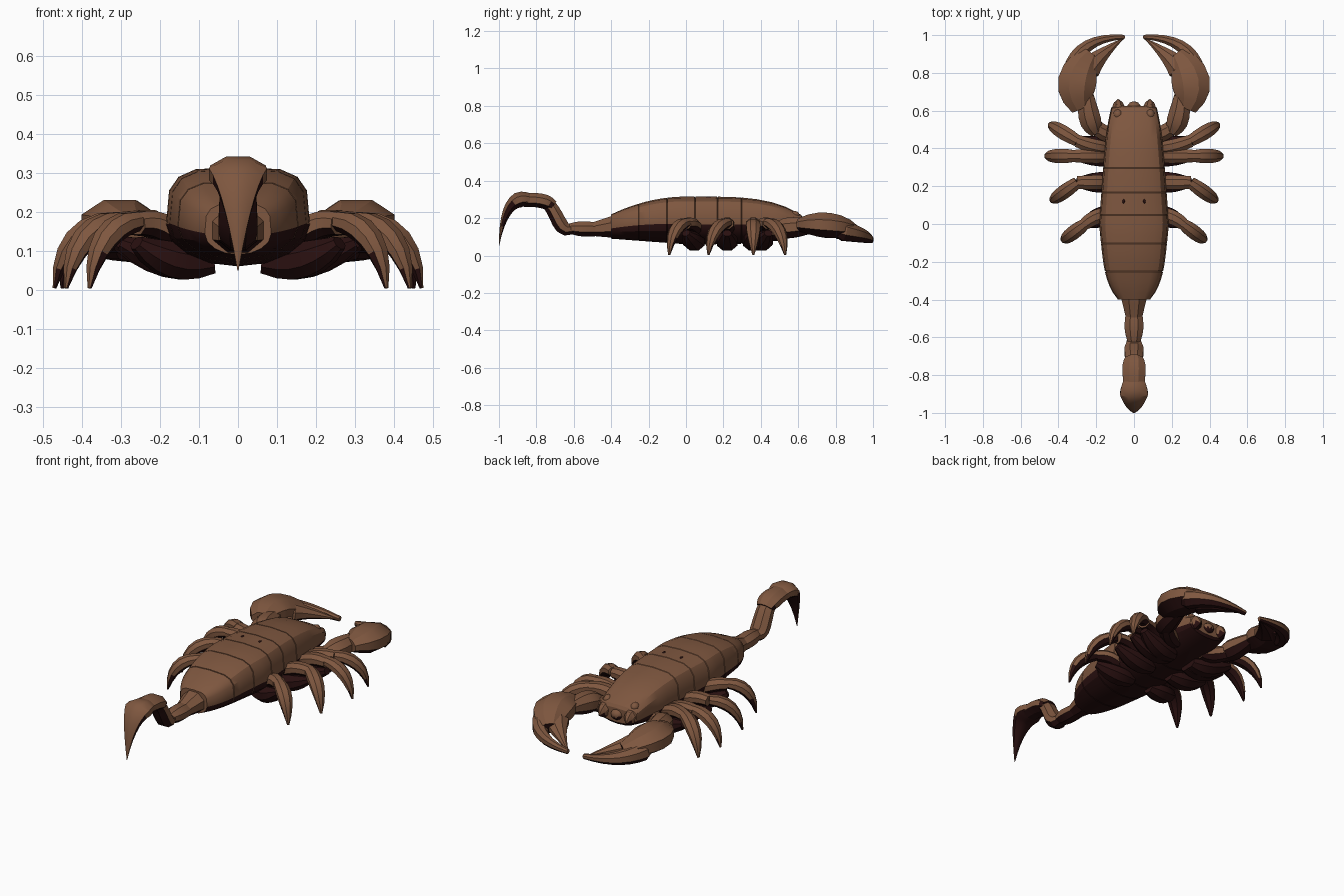
import bpy, bmesh, math
from mathutils import Vector

cube = bpy.data.objects.get("Cube")
if cube:
    bpy.data.objects.remove(cube, do_unlink=True)


def material(name, red, green, blue):
    made = bpy.data.materials.new(name)
    made.use_nodes = True
    made.diffuse_color = (red, green, blue, 1)
    shader = next(node for node in made.node_tree.nodes if node.type == 'BSDF_PRINCIPLED')
    shader.inputs["Base Color"].default_value = made.diffuse_color
    shader.inputs["Roughness"].default_value = 0.8
    return made


shell_brown = material("shell_brown", 0.21, 0.095, 0.05)
underside_maroon = material("underside_maroon", 0.022, 0.005, 0.005)


def finish(name, mesh_data, all_dark=False):
    """Make the object; faces turned downwards get the dark colour."""
    bmesh.ops.recalc_face_normals(mesh_data, faces=mesh_data.faces)
    mesh_data.normal_update()
    for face in mesh_data.faces:
        face.smooth = True
        face.material_index = int(all_dark or face.normal.z < -0.2)
    mesh = bpy.data.meshes.new(name)
    mesh_data.to_mesh(mesh)
    mesh_data.free()
    mesh.materials.append(shell_brown)
    mesh.materials.append(underside_maroon)
    mesh.set_sharp_from_angle(angle=math.radians(30))
    part = bpy.data.objects.new(name, mesh)
    bpy.context.collection.objects.link(part)


def loft(name, rings, all_dark=False):
    """Skin a list of closed rings and cap both ends."""
    mesh_data = bmesh.new()
    rows = [[mesh_data.verts.new(point) for point in ring] for ring in rings]
    for row, following in zip(rows, rows[1:]):
        for i in range(len(row)):
            mesh_data.faces.new((row[i - 1], row[i], following[i], following[i - 1]))
    mesh_data.faces.new(rows[0])
    mesh_data.faces.new(rows[-1])
    finish(name, mesh_data, all_dark)


def bezier(points, t):
    while len(points) > 1:
        points = [a.lerp(b, t) for a, b in zip(points, points[1:])]
    return points[0]


def limb(name, path, wide, tall, start=0.6, peak=0.4, end=0.6, fall=2, steps=6, side=1,
         sides=8, all_dark=False):
    """Tube along a curve that swells to full size at the peak, then falls off."""
    points = [Vector((x * side, y, z)) for x, y, z in path]
    rings = []
    for step in range(steps + 1):
        t = step / steps
        if t < peak:
            size = start + (1 - start) * math.sin(math.pi / 2 * t / peak)
        else:
            size = 1 - (1 - end) * ((t - peak) / (1 - peak)) ** fall
        ahead = bezier(points, min(t + 0.01, 1)) - bezier(points, max(t - 0.01, 0))
        across = ahead.cross(Vector((0, 0, 1))).normalized()
        up = across.cross(ahead.normalized())
        turns = [math.tau * (k + 0.5) / sides for k in range(sides)]
        rings.append([bezier(points, t) + across * (wide * size * math.cos(turn))
                      + up * (tall * size * math.sin(turn)) for turn in turns])
    loft(name, rings, all_dark)


def ball(name, centre, scale, all_dark=False):
    mesh_data = bmesh.new()
    bmesh.ops.create_icosphere(mesh_data, subdivisions=2, radius=1)
    bmesh.ops.scale(mesh_data, vec=scale, verts=mesh_data.verts)
    bmesh.ops.translate(mesh_data, vec=centre, verts=mesh_data.verts)
    finish(name, mesh_data, all_dark)


def body_ring(y, shrink=0.0):
    """Cross-section of the trunk: boxy above, rounded below."""
    if y > 0:
        u = y / 0.62
        width = 0.185 - 0.045 * u - 0.02 * u ** 6
        top, low = 0.315 - 0.1 * u ** 4, 0.06 + 0.05 * u ** 4
    else:
        u = -y / 0.4
        width = 0.185 - 0.04 * u - 0.06 * u ** 5
        top, low = 0.315 - 0.095 * u ** 2, 0.06 + 0.03 * u
    middle = low + 0.42 * (top - low)
    ring = []
    for k in range(16):
        c, s = math.cos(math.tau * k / 16), math.sin(math.tau * k / 16)
        power = 0.55 if s > 0 else 1
        x = math.copysign(abs(c) ** power, c) * (width - shrink)
        reach = top - middle - shrink if s > 0 else middle - low - shrink
        ring.append((x, y, middle + math.copysign(abs(s) ** power, s) * reach))
    return ring


# Head shield and back plates, each tucked slightly under the one ahead
seams = [0.62, 0.3, 0.17, 0.05, -0.1, -0.25, -0.4]
lip = 0.005
for number, (front, back) in enumerate(zip(seams, seams[1:])):
    inner = [front - lip + (back - front + lip) * k / 4 for k in range(5)]
    loft("head_shield" if number == 0 else f"back_plate_{number}",
         [body_ring(front + lip, 2 * lip), body_ring(front, lip), *map(body_ring, inner)])

# Tail: two straight links, a raised link, a level link and a hooked sting
limb("tail_base", [(0, -0.37, 0.155), (0, -0.5, 0.14)], wide=0.075, tall=0.065,
     start=1, peak=0.1, fall=1)
limb("tail_middle", [(0, -0.48, 0.14), (0, -0.63, 0.145)], wide=0.054, tall=0.044, start=0.9)
limb("tail_riser", [(0, -0.61, 0.14), (0, -0.68, 0.12), (0, -0.68, 0.22), (0, -0.74, 0.28)],
     wide=0.054, tall=0.042, start=0.7, end=0.85)
limb("tail_level", [(0, -0.71, 0.265), (0, -0.76, 0.305), (0, -0.87, 0.295)],
     wide=0.066, tall=0.042, start=0.75, end=0.9)
limb("tail_sting", [(0, -0.82, 0.295), (0, -0.92, 0.33), (0, -0.98, 0.25), (0, -1, 0.05)],
     wide=0.08, tall=0.045, start=0.7, peak=0.3, end=0.02, fall=1, steps=10)

# Mouth
ball("mouth_tip", centre=(0, 0.62, 0.165), scale=(0.035, 0.03, 0.03))

# Each leg: hip y, then knee and foot seen from above
legs = [(0.4, (0.3, 0.44), (0.45, 0.53)), (0.36, (0.31, 0.36), (0.47, 0.36)),
        (0.22, (0.3, 0.22), (0.44, 0.12)), (0.05, (0.26, 0), (0.38, -0.09))]

for side, word in ((1, "left"), (-1, "right")):
    # Eyes, fangs and back pits
    ball(f"{word}_eye", centre=(side * 0.085, 0.58, 0.215), scale=(0.024, 0.028, 0.024))
    limb(f"{word}_fang", [(0.08, 0.58, 0.18), (0.085, 0.66, 0.15)], wide=0.035, tall=0.045,
         end=0.1, steps=4, side=side)
    ball(f"{word}_back_pit", centre=(side * 0.055, 0.12, 0.31), scale=(0.007, 0.012, 0.007),
         all_dark=True)

    # Legs with dark hips underneath
    for number, (hip, knee, foot) in enumerate(legs, start=1):
        knee, foot = Vector(knee), Vector(foot)
        bend = knee.lerp(foot, 0.85)
        limb(f"{word}_hip_{number}", [(0.06, hip, 0.07), (0.18, hip, 0.06), (*knee, 0.12)],
             wide=0.06, tall=0.05, end=0.4, side=side, all_dark=True)
        limb(f"{word}_thigh_{number}", [(0.13, hip, 0.12), (0.2, hip, 0.18), (*knee, 0.17)],
             wide=0.042, tall=0.036, end=0.85, side=side)
        limb(f"{word}_shin_{number}", [(*knee, 0.175), (*bend, 0.165), (*foot, 0.004)],
             wide=0.041, tall=0.033, start=0.8, peak=0.3, end=0.15, side=side)

    # Claw arm
    limb(f"{word}_shoulder", [(0.08, 0.46, 0.11), (0.17, 0.47, 0.12), (0.23, 0.54, 0.14)],
         wide=0.045, tall=0.045, end=0.9, side=side)
    limb(f"{word}_forearm", [(0.2, 0.48, 0.14), (0.25, 0.56, 0.15), (0.25, 0.69, 0.16)],
         wide=0.062, tall=0.06, start=0.5, side=side)

    # Claw palm and fingers
    limb(f"{word}_palm", [(0.28, 0.61, 0.165), (0.345, 0.76, 0.175), (0.23, 0.9, 0.13)],
         wide=0.11, tall=0.073, start=0.5, peak=0.45, end=0.45, side=side)
    limb(f"{word}_inner_finger", [(0.26, 0.8, 0.14), (0.2, 0.88, 0.13), (0.06, 0.98, 0.08)],
         wide=0.075, tall=0.055, peak=0.1, end=0.05, fall=1, side=side)
    limb(f"{word}_outer_finger", [(0.33, 0.8, 0.14), (0.3, 0.99, 0.1), (0.05, 0.99, 0.08)],
         wide=0.05, tall=0.058, peak=0.1, end=0.25, fall=1, steps=8, side=side)
